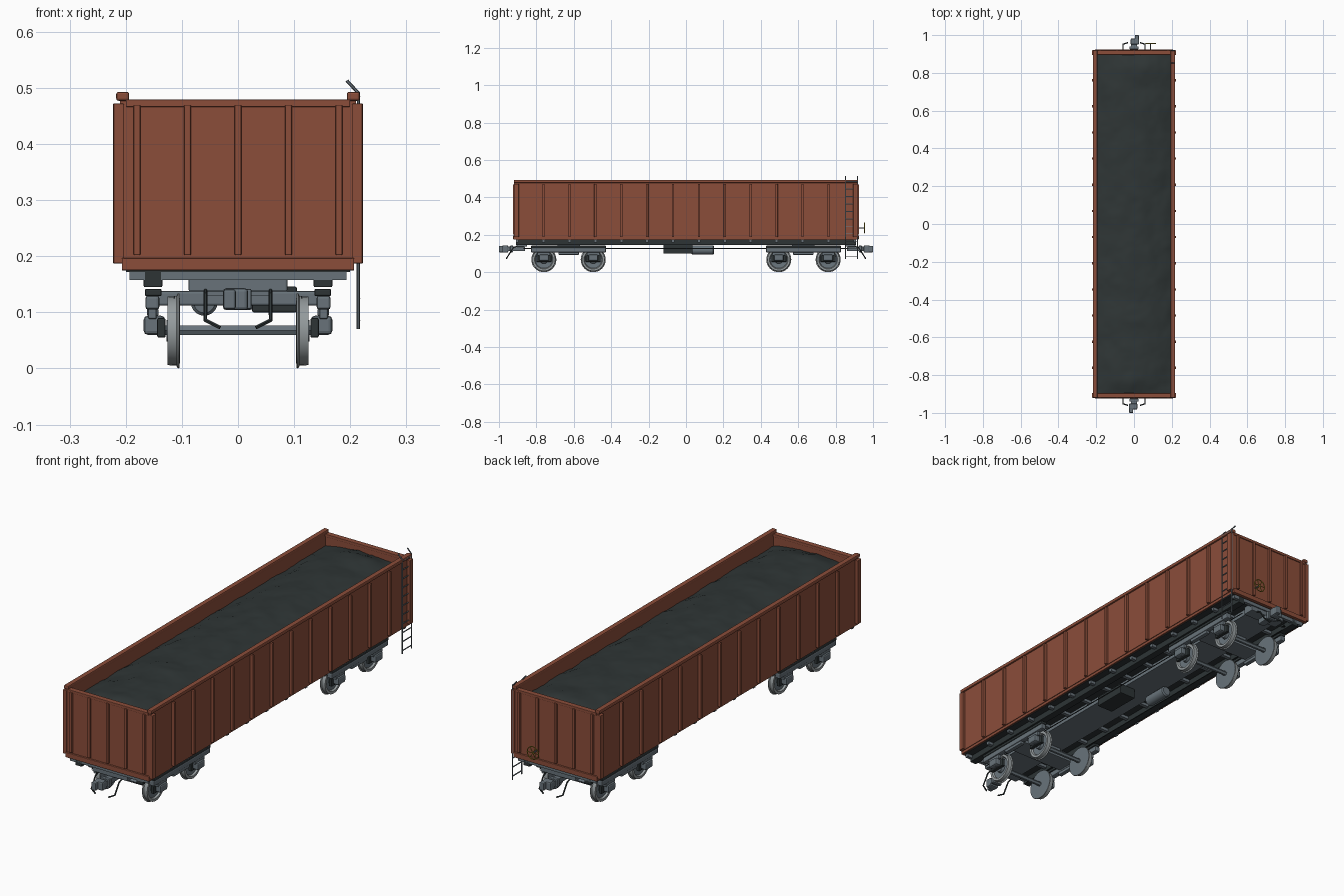
import bpy
import bmesh
from math import cos, sin, pi
from mathutils import Vector, noise

cube = bpy.data.objects.get("Cube")
if cube:
    bpy.data.objects.remove(cube)


def material(name, r, g, b):
    m = bpy.data.materials.new(name)
    m.use_nodes = True
    m.diffuse_color = (r, g, b, 1)
    m.node_tree.nodes["Principled BSDF"].inputs["Base Color"].default_value = (r, g, b, 1)
    return m


RUST = material("rust red paint", 0.26, 0.075, 0.042)
STEEL = material("steel grey", 0.138, 0.171, 0.195)
DARK = material("dark iron", 0.026, 0.034, 0.036)
COAL = material("coal", 0.028, 0.036, 0.036)
BRIGHT = material("worn steel", 0.30, 0.33, 0.34)
YELLOW = material("yellow paint", 0.36, 0.28, 0.02)


def finish(name, bm, *mats):
    mesh = bpy.data.meshes.new(name)
    bm.to_mesh(mesh)
    bm.free()
    for m in mats:
        mesh.materials.append(m)
    obj = bpy.data.objects.new(name, mesh)
    bpy.context.collection.objects.link(obj)
    return obj


def smooth(obj):
    bpy.ops.object.select_all(action='DESELECT')
    obj.select_set(True)
    bpy.context.view_layer.objects.active = obj
    bpy.ops.object.shade_smooth_by_angle(angle=0.6)
    return obj


def box(name, x, y, z, mat, bevel=0.0):
    """Box from (low, high) pairs, optionally with chamfered edges."""
    bm = bmesh.new()
    bmesh.ops.create_cube(bm, size=1)
    for v in bm.verts:
        v.co = [lo + (c + 0.5) * (hi - lo)
                for c, (lo, hi) in zip(v.co, (sorted(x), sorted(y), sorted(z)))]
    if bevel:
        bmesh.ops.bevel(bm, geom=bm.edges[:], offset=bevel, segments=2,
                        affect='EDGES', profile=0.5)
    return finish(name, bm, mat)


def rod(name, paths, radius, mat, cyclic=False):
    """Round bars along one or more point paths."""
    curve = bpy.data.curves.new(name, 'CURVE')
    curve.dimensions = '3D'
    curve.bevel_depth = radius
    curve.bevel_resolution = 1
    curve.use_fill_caps = True
    for path in paths:
        s = curve.splines.new('POLY')
        s.points.add(len(path) - 1)
        for p, co in zip(s.points, path):
            p.co = (*co, 1)
        s.use_cyclic_u = cyclic
    curve.materials.append(mat)
    obj = bpy.data.objects.new(name, curve)
    bpy.context.collection.objects.link(obj)
    bpy.ops.object.select_all(action='DESELECT')
    obj.select_set(True)
    bpy.context.view_layer.objects.active = obj
    bpy.ops.object.convert(target='MESH')
    return smooth(bpy.context.object)


def lathe(name, profile, centre, mats, bright_from=9.0, n=32):
    """Spin (x, radius) points about the x axis; wide faces use the second material."""
    bm = bmesh.new()
    rings = [[bm.verts.new(Vector(centre) + Vector((x, r * cos(2 * pi * i / n), r * sin(2 * pi * i / n))))
              for i in range(n)] for x, r in profile]
    for (a, pa), (b, pb) in zip(zip(rings, profile), zip(rings[1:], profile[1:])):
        for i in range(n):
            j = (i + 1) % n
            f = bm.faces.new((a[i], a[j], b[j], b[i]))
            f.material_index = int(min(pa[1], pb[1]) >= bright_from)
    bm.faces.new(rings[0])
    bm.faces.new(rings[-1])
    bmesh.ops.recalc_face_normals(bm, faces=bm.faces[:])
    return smooth(finish(name, bm, *mats))


RIB_Y = [-0.9 + 1.8 * i / 13 for i in range(14)]

# Open body: floor, walls, sills, rails and ribs
box("floor", (-0.2, 0.2), (-0.91, 0.91), (0.172, 0.19), DARK)
for s, side in ((1, "left"), (-1, "right")):
    box(side + "_wall", (s * 0.197, s * 0.21), (-0.915, 0.915), (0.187, 0.482), RUST)
    box(side + "_sill", (s * 0.19, s * 0.207), (-0.915, 0.915), (0.175, 0.19), RUST)
    box(side + "_top_rail", (s * 0.194, s * 0.217), (-0.92, 0.92), (0.477, 0.493), RUST, 0.004)
    for y in RIB_Y:
        box(side + "_rib", (s * 0.208, s * 0.223), (y - 0.006, y + 0.006), (0.187, 0.472), RUST, 0.002)
for s, end in ((-1, "front"), (1, "back")):
    box(end + "_wall", (-0.207, 0.207), (s * 0.9, s * 0.916), (0.19, 0.478), RUST)
    box(end + "_sill", (-0.207, 0.207), (s * 0.9, s * 0.924), (0.175, 0.197), RUST, 0.002)
    box(end + "_top_rail", (-0.2, 0.2), (s * 0.896, s * 0.92), (0.466, 0.479), RUST, 0.002)
    for i in range(-2, 3):
        box(end + "_rib", (i * 0.09 - 0.006, i * 0.09 + 0.006), (s * 0.914, s * 0.925),
            (0.202, 0.47), RUST, 0.002)
    for sx in (-1, 1):
        box(end + "_corner_post", (sx * 0.203, sx * 0.222), (s * 0.9, s * 0.92), (0.187, 0.472), RUST, 0.002)

# Heaped coal load
bm = bmesh.new()
bmesh.ops.create_grid(bm, x_segments=24, y_segments=110, size=1)
for v in bm.verts:
    u, w = v.co.x, v.co.y
    x, y = u * 0.198, w * 0.902
    dome = (1 - u * u) * min(1, (1 - abs(w)) * 6 + 0.5)
    lump = noise.noise((x * 14, y * 9, 0)) * 0.007 + noise.noise((x * 45, y * 30, 3)) * 0.003
    v.co = (x, y, 0.425 + 0.038 * dome + lump)
smooth(finish("coal_load", bm, COAL))

# Underframe
box("centre_sill", (-0.075, 0.075), (-0.9, 0.9), (0.145, 0.174), STEEL)
for s in (-1, 1):
    box("long_sill", (s * 0.135, s * 0.168), (-0.91, 0.91), (0.145, 0.174), DARK, 0.002)
    box("brake_line", (s * 0.112, s * 0.115), (-0.87, 0.87), (0.125, 0.128), DARK)
    box("end_bolster", (-0.088, 0.088), (s * 0.85, s * 0.905), (0.137, 0.174), STEEL, 0.003)
    box("end_beam", (-0.193, 0.193), (s * 0.895, s * 0.91), (0.158, 0.175), STEEL)
for y in RIB_Y[1:-1]:
    box("cross_bearer", (-0.193, 0.193), (y - 0.008, y + 0.008), (0.159, 0.174), STEEL)
box("equipment_box", (0.025, 0.105), (-0.12, 0.035), (0.1, 0.146), DARK, 0.003)
tank = lathe("air_tank", [(-0.06, 0.019), (-0.055, 0.024), (0.055, 0.024), (0.06, 0.019)],
             (0, 0, 0), [STEEL], n=20)
tank.rotation_euler.z = pi / 2
tank.location = (-0.06, 0.09, 0.118)

# Bogies
WHEEL = [(0, 0.025), (0.001, 0.066), (0.004, 0.067), (0.007, 0.062), (0.023, 0.061),
         (0.023, 0.05), (0.015, 0.046), (0.012, 0.022), (0.024, 0.019)]
for yc in (-0.628, 0.628):
    box("bogie_bolster", (-0.145, 0.145), (yc - 0.045, yc + 0.045), (0.112, 0.138), STEEL, 0.004)
    box("bogie_pivot", (-0.06, 0.06), (yc - 0.06, yc + 0.06), (0.13, 0.148), STEEL)
    for s in (-1, 1):
        box("bogie_side_frame", (s * 0.14, s * 0.165), (yc - 0.2, yc + 0.2), (0.105, 0.13), STEEL, 0.005)
        box("bogie_frame_cap", (s * 0.136, s * 0.166), (yc - 0.2, yc + 0.2), (0.129, 0.142), DARK, 0.003)
        box("side_bearer", (s * 0.142, s * 0.162), (yc - 0.055, yc + 0.055), (0.093, 0.108), STEEL, 0.003)
    for dy in (-0.132, 0.132):
        y = yc + dy
        rod("axle", [[(-0.15, y, 0.068), (0.15, y, 0.068)]], 0.01, STEEL)
        for s in (-1, 1):
            lathe("wheel", [(s * x, r) for x, r in WHEEL], (s * 0.103, y, 0.067),
                  [STEEL, BRIGHT], 0.045)
            box("axle_box", (s * 0.13, s * 0.168), (y - 0.026, y + 0.026), (0.06, 0.094), STEEL, 0.007)
            box("axle_guide", (s * 0.145, s * 0.16), (y - 0.034, y + 0.034), (0.088, 0.11), STEEL, 0.003)
            box("axle_spring", (s * 0.129, s * 0.144), (y - 0.04, y + 0.04), (0.055, 0.09), DARK, 0.003)

# Couplers with hanging hoses
for s in (-1, 1):
    box("coupler_shank", (-0.016, 0.016), (s * 0.86, s * 0.96), (0.112, 0.136), STEEL, 0.003)
    box("coupler_collar", (-0.024, 0.024), (s * 0.925, s * 0.94), (0.106, 0.142), STEEL, 0.003)
    box("coupler_head", (s * 0.027, s * -0.018), (s * 0.95, s * 0.982), (0.104, 0.143), STEEL, 0.006)
    box("coupler_jaw", (s * 0.026, s * 0.004), (s * 0.975, s * 1.0), (0.106, 0.141), STEEL, 0.004)
    rod("brake_hose", [[(sx * 0.058, s * 0.9, 0.14), (sx * 0.058, s * 0.922, 0.132),
                        (sx * 0.058, s * 0.952, 0.086), (sx * 0.032, s * 0.96, 0.073)]
                       for sx in (-1, 1)], 0.0036, DARK)

# Ladder at the back left corner
rod("ladder_stiles", [[(0.2145, y, 0.07), (0.2145, y, 0.491), (0.194, y, 0.513)]
                      for y in (0.852, 0.918)], 0.003, STEEL)
rod("ladder_rungs", [[(0.2155, 0.852, 0.085 + i * 0.04), (0.2155, 0.918, 0.085 + i * 0.04)]
                     for i in range(11)], 0.0025, STEEL)

# Handbrake wheel on the back
HX, HY, HZ, HR = 0.088, 0.955, 0.237, 0.028
ring = [(HX + HR * cos(i * pi / 12), HY, HZ + HR * sin(i * pi / 12)) for i in range(24)]
rod("handbrake_rim", [ring], 0.002, YELLOW, True)
rod("handbrake_spokes", [[(HX, HY, HZ), ring[i]] for i in range(0, 24, 4)], 0.0016, YELLOW)
rod("handbrake_shaft", [[(HX, 0.915, HZ), (HX, HY, HZ)]], 0.003, STEEL)
